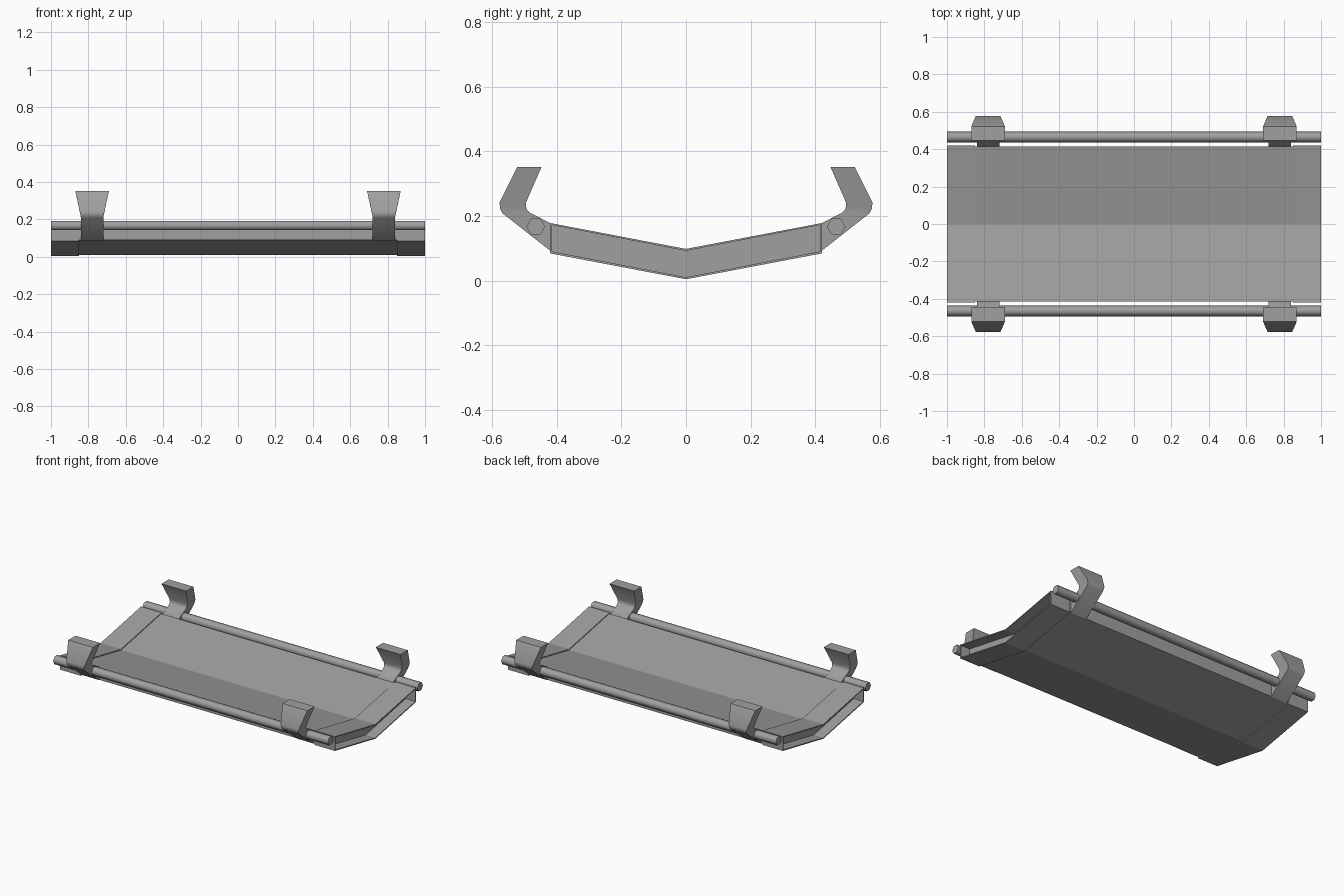
import bpy
import bmesh
from math import pi
from mathutils import Vector, Matrix

cube = bpy.data.objects.get("Cube")
if cube:
    bpy.data.objects.remove(cube, do_unlink=True)

grey = bpy.data.materials.new("mid_grey")
grey.use_nodes = True
colour = (0.35, 0.35, 0.35, 1)
grey.diffuse_color = colour
grey.node_tree.nodes["Principled BSDF"].inputs["Base Color"].default_value = colour


def finish(name, bm, smooth=False):
    bmesh.ops.recalc_face_normals(bm, faces=bm.faces)
    mesh = bpy.data.meshes.new(name)
    bm.to_mesh(mesh)
    bm.free()
    obj = bpy.data.objects.new(name, mesh)
    bpy.context.collection.objects.link(obj)
    mesh.materials.append(grey)
    if smooth:
        bpy.ops.object.select_all(action="DESELECT")
        obj.select_set(True)
        bpy.context.view_layer.objects.active = obj
        bpy.ops.object.shade_smooth_by_angle(angle=pi / 3 + 0.05)
    return obj


def vee(grow):
    """Shallow V cross-section in (y, z), grown outwards by a small amount."""
    half = 0.415 + grow
    low, high, rise = 0.01 - grow, 0.092 + grow, 0.08
    return [(-half, low + rise), (0, low), (half, low + rise),
            (half, high + rise), (0, high), (-half, high + rise)]


def ring(bm, x, outline):
    return [bm.verts.new((x, y, z)) for y, z in outline]


def bridge(bm, a, b):
    for i in range(len(a)):
        j = (i + 1) % len(a)
        bm.faces.new((a[i], a[j], b[j], b[i]))


# Main V-shaped deck
bm = bmesh.new()
a, b = ring(bm, -0.93, vee(0)), ring(bm, 0.93, vee(0))
bridge(bm, a, b)
for r in (a, b):
    bm.faces.new((r[0], r[1], r[4], r[5]))
    bm.faces.new((r[1], r[2], r[3], r[4]))
finish("deck", bm)

# Thin open sleeves wrapped around both deck ends
for side, label in ((1, "left"), (-1, "right")):
    bm = bmesh.new()
    loops = [ring(bm, side * x, vee(g))
             for x, g in ((0.85, 0), (0.85, 0.006), (1, 0.006), (1, 0))]
    for k in range(4):
        bridge(bm, loops[k], loops[(k + 1) % 4])
    finish("end_sleeve_" + label, bm)

# Hexagonal side rails
for side, label in ((1, "back"), (-1, "front")):
    bm = bmesh.new()
    place = Matrix.Translation((0, side * 0.465, 0.167)) @ Matrix.Rotation(pi / 2, 4, "Y")
    bmesh.ops.create_cone(bm, cap_ends=True, segments=6, radius1=0.029,
                          radius2=0.029, depth=2, matrix=place)
    finish("rail_" + label, bm, True)

# Curved hooks: inner and outer stations with the half width at each one
stations = [((0.415, 0.175), (0.415, 0.088), 0.06),
            ((0.485, 0.211), (0.568, 0.208), 0.06),
            ((0.494, 0.222), (0.576, 0.224), 0.062),
            ((0.496, 0.24), (0.577, 0.242), 0.066),
            ((0.447, 0.352), (0.522, 0.352), 0.09)]
for side, depth in ((1, "back"), (-1, "front")):
    for x, label in ((0.78, "left"), (-0.78, "right")):
        bm = bmesh.new()
        rings = []
        for (yi, zi), (yo, zo), w in stations:
            corners = ((-w, yi, zi), (w, yi, zi), (w, yo, zo), (-w, yo, zo))
            rings.append([bm.verts.new((x + dx, side * y, z)) for dx, y, z in corners])
        for r, s in zip(rings, rings[1:]):
            bridge(bm, r, s)
        bm.faces.new(rings[0])
        bm.faces.new(rings[-1])
        finish("hook_" + depth + "_" + label, bm, True)
